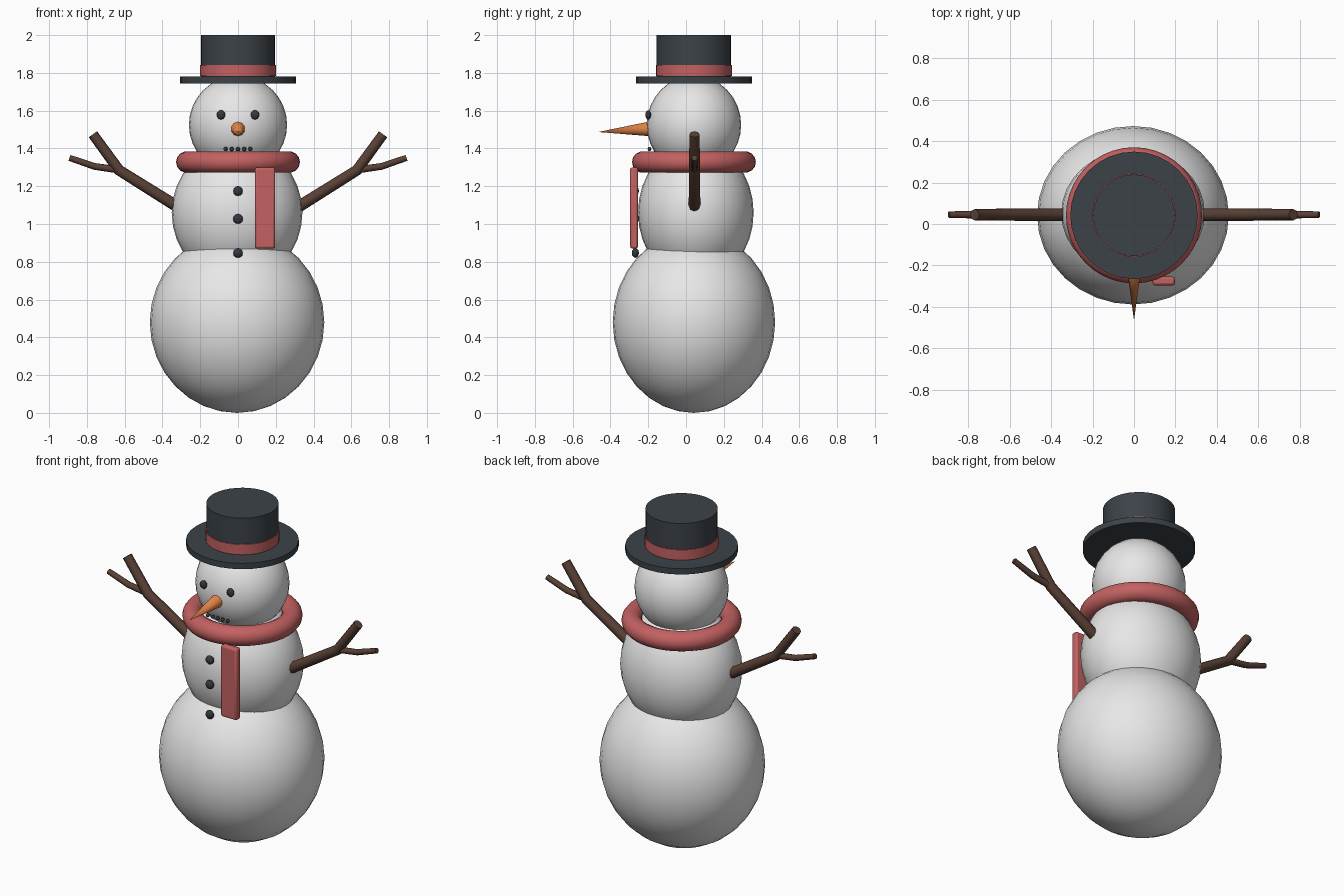
import bpy, math
from mathutils import Vector

if "Cube" in bpy.data.objects:
    bpy.data.objects.remove(bpy.data.objects["Cube"])

CY = 0.042  # depth of the body axis


def material(name, rgb):
    m = bpy.data.materials.new(name)
    m.use_nodes = True
    m.diffuse_color = (*rgb, 1)
    bsdf = next(n for n in m.node_tree.nodes if n.type == "BSDF_PRINCIPLED")
    bsdf.inputs["Base Color"].default_value = (*rgb, 1)
    return m


snow = material("snow white", (0.85, 0.85, 0.85))
felt = material("hat charcoal", (0.045, 0.055, 0.065))
wool = material("scarf red", (0.55, 0.12, 0.12))
carrot = material("carrot orange", (0.75, 0.22, 0.06))
bark = material("bark brown", (0.1, 0.052, 0.036))
coal = material("coal black", (0.035, 0.04, 0.05))


def finish(name, mat, angle=40):
    ob = bpy.context.object
    ob.name = name
    ob.data.materials.clear()
    ob.data.materials.append(mat)
    bpy.ops.object.shade_smooth_by_angle(angle=math.radians(angle))
    return ob


def ball(name, mat, loc, radii, segments=32):
    bpy.ops.mesh.primitive_uv_sphere_add(segments=segments, ring_count=segments // 2, location=loc)
    bpy.context.object.scale = radii
    return finish(name, mat, 60)


def disc(name, mat, radius, z0, z1):
    bpy.ops.mesh.primitive_cylinder_add(vertices=32, radius=radius, depth=z1 - z0,
                                        location=(0, CY, (z0 + z1) / 2))
    return finish(name, mat)


def twig(name, points):
    """Tapered round branch through (x, z, radius) points."""
    curve = bpy.data.curves.new(name, "CURVE")
    curve.dimensions = "3D"
    curve.bevel_depth = 1
    curve.bevel_resolution = 2
    curve.use_fill_caps = True
    line = curve.splines.new("POLY")
    line.points.add(len(points) - 1)
    for p, (x, z, r) in zip(line.points, points):
        p.co = (x, CY + 0.003, z, 1)
        p.radius = r
    ob = bpy.data.objects.new(name, curve)
    bpy.context.collection.objects.link(ob)
    bpy.ops.object.select_all(action="DESELECT")
    ob.select_set(True)
    bpy.context.view_layer.objects.active = ob
    bpy.ops.object.convert(target="MESH")
    return finish(name, bark, 50)


# Snowballs
ball("lower_body", snow, (-0.005, CY, 0.48), (0.462, 0.43, 0.48))
ball("upper_body", snow, (-0.005, 0.052, 1.06), (0.346, 0.306, 0.37))
ball("head", snow, (0, CY, 1.525), (0.26, 0.25, 0.26))

# Face
for side, x in (("left", 0.09), ("right", -0.09)):
    ball(side + "_eye", coal, (x, -0.2, 1.578), (0.023, 0.015, 0.025), 12)
for i in range(5):
    ball(f"mouth_stone_{i + 1}", coal, ((i - 2) * 0.033, -0.193, 1.397), (0.012, 0.01, 0.012), 8)
base, tip = Vector((0, -0.17, 1.505)), Vector((0, -0.465, 1.487))
bpy.ops.mesh.primitive_cone_add(vertices=10, radius1=0.042, depth=(tip - base).length,
                                location=(base + tip) / 2)
bpy.context.object.rotation_euler = (tip - base).to_track_quat("Z", "Y").to_euler()
finish("carrot_nose", carrot, 45)

# Buttons
for i, z in enumerate((1.175, 1.027, 0.847)):
    ball(f"button_{i + 1}", coal, (0, -0.268, z), (0.026, 0.019, 0.026), 12)

# Scarf ring and hanging tail
bpy.ops.mesh.primitive_torus_add(major_radius=0.271, minor_radius=0.057, major_segments=40,
                                 minor_segments=14, location=(0, CY, 1.328))
finish("scarf_ring", wool, 60)
bpy.ops.mesh.primitive_cube_add(size=1, location=(0.143, -0.275, 1.085))
tail = bpy.context.object
tail.scale = (0.108, 0.042, 0.43)
bpy.ops.object.transform_apply(location=False, rotation=False, scale=True)
bevel = tail.modifiers.new("soft edges", "BEVEL")
bevel.width = 0.012
bevel.segments = 2
finish("scarf_tail", wool, 30)

# Top hat
disc("hat_brim", felt, 0.307, 1.745, 1.78)
disc("hat_crown", felt, 0.197, 1.76, 2.0)
disc("hat_band", wool, 0.201, 1.783, 1.843)

# Branch arms
for side, s in (("left", 1), ("right", -1)):
    twig(side + "_arm", [(s * 0.31, 1.085, 0.031), (s * 0.63, 1.285, 0.029), (s * 0.768, 1.475, 0.027)])
    twig(side + "_arm_fork", [(s * 0.62, 1.285, 0.019), (s * 0.76, 1.305, 0.018), (s * 0.892, 1.35, 0.016)])
